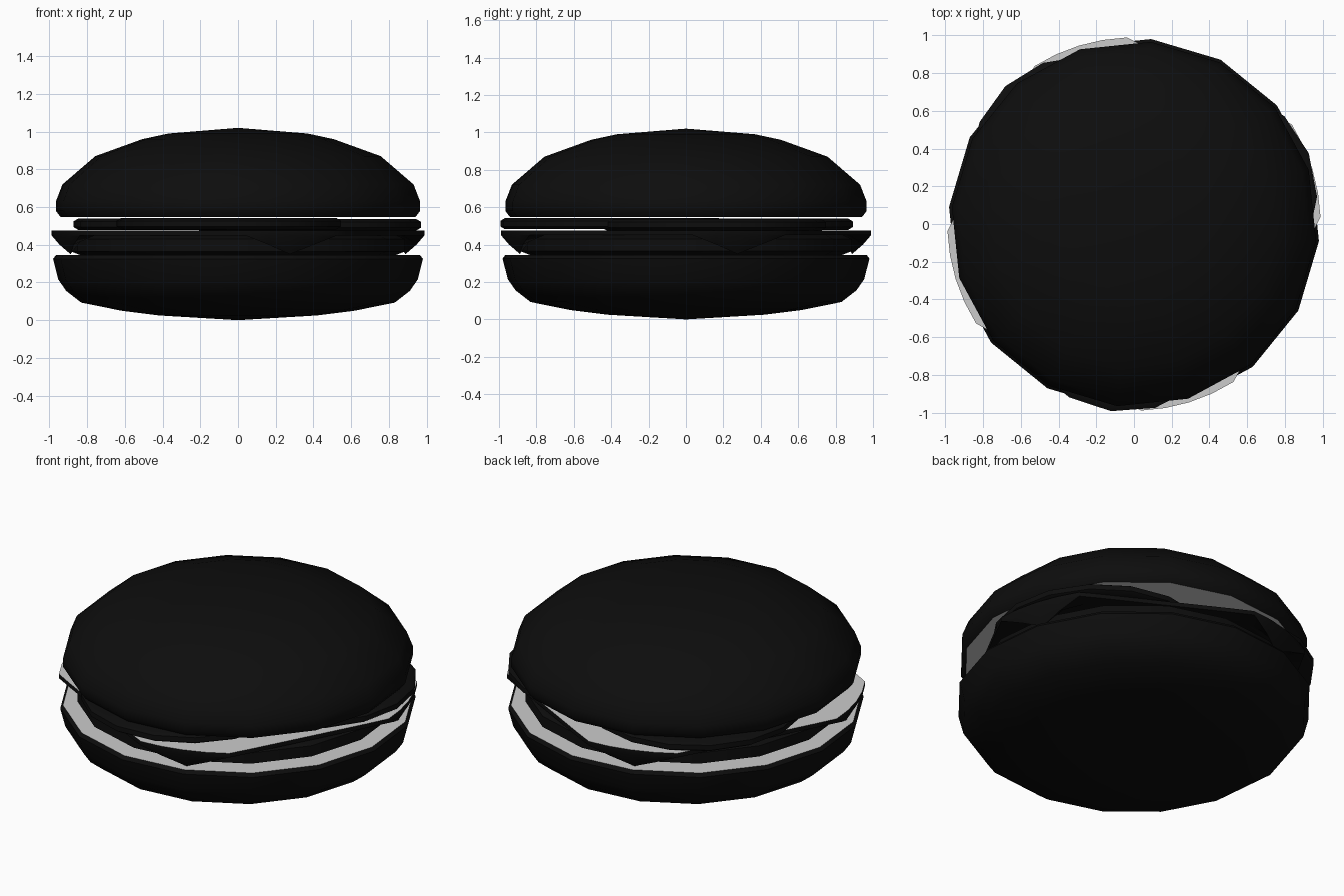
import bpy, bmesh
from math import sin, cos, pi, radians

if "Cube" in bpy.data.objects:
    bpy.data.objects.remove(bpy.data.objects["Cube"])

TWIST = radians(17.2)


def material(name, v):
    m = bpy.data.materials.new(name)
    m.diffuse_color = (v, v, v, 1)
    m.use_nodes = True
    m.node_tree.nodes["Principled BSDF"].inputs["Base Color"].default_value = m.diffuse_color
    return m


DARK = material("dark_crust", 0.004)
LIGHT = material("pale_cut", 0.55)


def finish(name, bm, pale=0):
    """Make an object; flat faces facing 'pale' (+1 up, -1 down) get the light material."""
    bmesh.ops.recalc_face_normals(bm, faces=bm.faces)
    for f in bm.faces:
        if pale and f.normal.z * pale > 0.99 and len(f.verts) > 8:
            f.material_index = 1
    me = bpy.data.meshes.new(name)
    bm.to_mesh(me)
    bm.free()
    me.materials.append(DARK)
    me.materials.append(LIGHT)
    ob = bpy.data.objects.new(name, me)
    bpy.context.collection.objects.link(ob)
    bpy.context.view_layer.objects.active = ob
    ob.select_set(True)
    bpy.ops.object.shade_smooth_by_angle(angle=radians(40))
    ob.select_set(False)
    return ob


def loft(name, rings, tip=None, pale=0):
    """Skin rings of points; optional tip closes the first ring."""
    bm = bmesh.new()
    loops = [[bm.verts.new(p) for p in ring] for ring in rings]
    n = len(loops[0])
    for a, b in zip(loops, loops[1:]):
        for i in range(n):
            j = (i + 1) % n
            bm.faces.new((a[i], a[j], b[j], b[i]))
    if tip:
        t = bm.verts.new(tip)
        for i in range(n):
            bm.faces.new((t, loops[0][i], loops[0][(i + 1) % n]))
    else:
        bm.faces.new(loops[0])
    bm.faces.new(loops[-1])
    return finish(name, bm, pale)


def circle(r, z, n=16, x=0, y=0, turn=TWIST):
    return [(x + r * cos(turn + 2 * pi * i / n), y + r * sin(turn + 2 * pi * i / n), z)
            for i in range(n)]


# bottom bun
loft("bottom_bun", [circle(r, z) for r, z in (
    (0.42, 0.025), (0.62, 0.05), (0.835, 0.093), (0.915, 0.155), (0.957, 0.215),
    (0.985, 0.325), (0.97, 0.345))], tip=(0, 0, 0), pale=1)

# top bun
loft("top_bun", [circle(r, z) for r, z in (
    (0.37, 0.99), (0.51, 0.96), (0.76, 0.87), (0.935, 0.72), (0.97, 0.63),
    (0.97, 0.58), (0.945, 0.547))], tip=(0, 0, 1.02), pale=-1)

# patty
loft("patty", [circle(r, z) for r, z in (
    (0.84, 0.345), (0.89, 0.365), (0.89, 0.43), (0.84, 0.452))])

# cheese slice: rounded square whose corners fold down over the patty
top, lip = [], []
N, HALF, RMAX = 48, 0.86, 0.99
for i in range(N):
    a = 2 * pi * i / N
    off = (a + pi / 4) % (pi / 2) - pi / 4
    r = min(RMAX, HALF / cos(pi / 4 - abs(off)))
    drop = max(0, 1 - abs(off) / radians(15)) if abs(off) > 0.01 else 1
    top.append((r * cos(a + TWIST), r * sin(a + TWIST), 0.475))
    s = r - 0.06 * drop
    lip.append((s * cos(a + TWIST), s * sin(a + TWIST), 0.45 - 0.1 * drop))
mid = [(x, y, 0.45) for x, y, z in top]
inner = [(x * 0.9, y * 0.9, 0.452) for x, y, z in top]
loft("cheese_slice", [top, mid, lip, inner], pale=1)

# three tomato slices
for k, deg in enumerate((22, 133, 263)):
    a = radians(deg)
    x, y = 0.4 * cos(a), 0.4 * sin(a)
    z0 = 0.476 + 0.003 * k
    loft(f"tomato_slice_{k + 1}", [circle(r, z, 16, x, y, a) for r, z in (
        (0.575, z0), (0.6, z0 + 0.015), (0.6, z0 + 0.045), (0.575, z0 + 0.06))])
